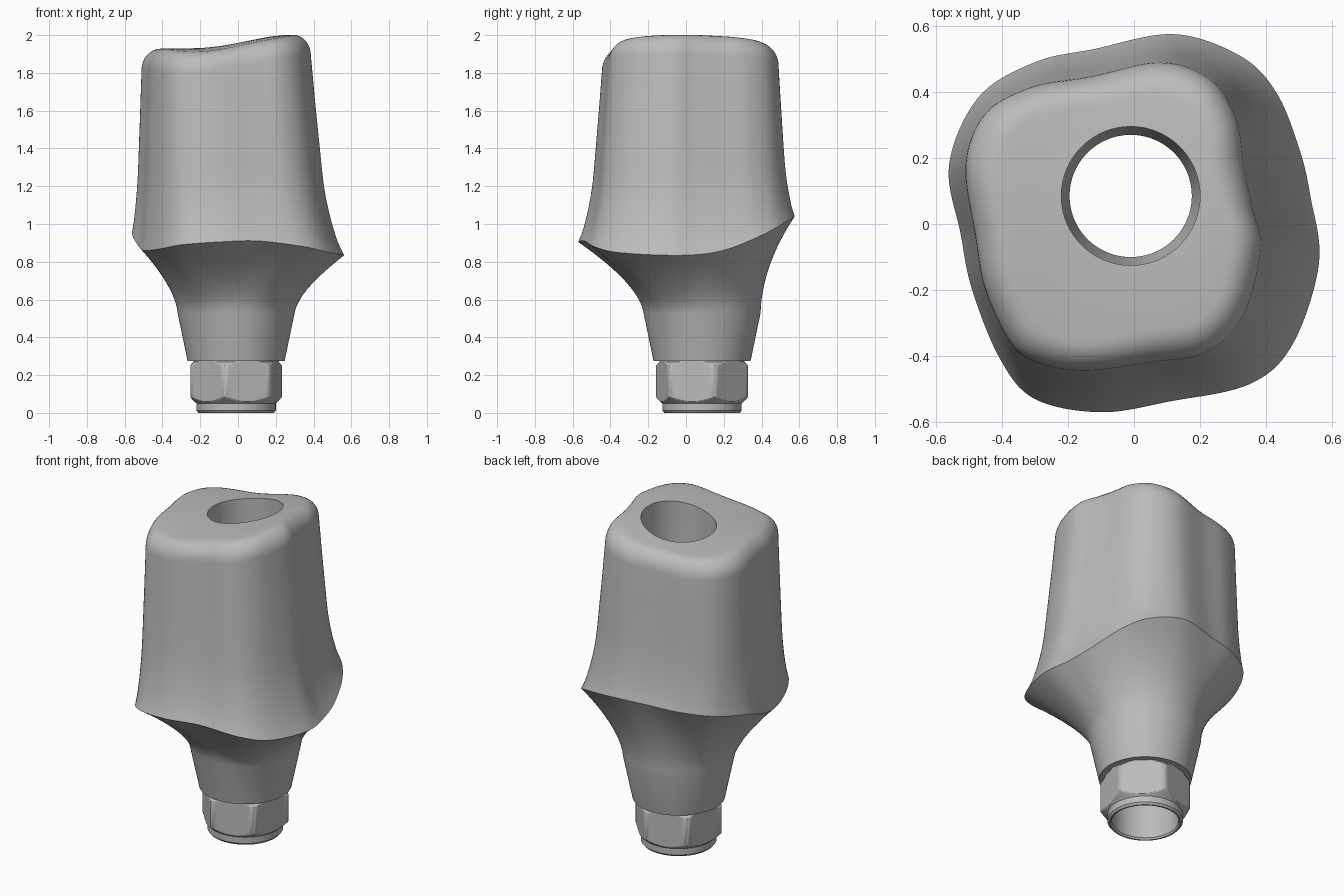
import bpy
import bmesh
import math
from mathutils import Vector

cube = bpy.data.objects.get("Cube")
if cube:
    bpy.data.objects.remove(cube, do_unlink=True)

AXIS = Vector((-0.01, 0.085, 0))
SEAT = 0.275      # height where the body meets the hex connection
NECK = 0.53       # height where the straight cone starts to flare
BORE = 0.21
NARROW = 0.185

metal = bpy.data.materials.new("grey metal")
metal.use_nodes = True
grey = (0.5, 0.5, 0.5, 1)
metal.diffuse_color = grey
metal.node_tree.nodes["Principled BSDF"].inputs["Base Color"].default_value = grey


def loft(name, rings, closed=False):
    """Skin a list of equally long point rings into one smooth-shaded object."""
    bm = bmesh.new()
    loops = [[bm.verts.new(p) for p in ring] for ring in rings]
    pairs = list(zip(loops, loops[1:]))
    if closed:
        pairs.append((loops[-1], loops[0]))
    for low, high in pairs:
        for i in range(len(low)):
            k = (i + 1) % len(low)
            bm.faces.new((low[i], low[k], high[k], high[i]))
    bmesh.ops.recalc_face_normals(bm, faces=bm.faces)
    mesh = bpy.data.meshes.new(name)
    bm.to_mesh(mesh)
    bm.free()
    mesh.materials.append(metal)
    obj = bpy.data.objects.new(name, mesh)
    bpy.context.collection.objects.link(obj)
    bpy.ops.object.select_all(action="DESELECT")
    obj.select_set(True)
    bpy.context.view_layer.objects.active = obj
    bpy.ops.object.shade_smooth_by_angle(angle=math.radians(30))
    return obj


def closed_spline(points, steps):
    """Sample a closed Catmull-Rom curve through the points."""
    pts = [Vector(p) for p in points]
    n = len(pts)
    out = []
    for i in range(n):
        a, b, c, d = (pts[(i + k) % n] for k in (-1, 0, 1, 2))
        for s in range(steps):
            t = s / steps
            out.append(0.5 * (2 * b + (c - a) * t + (2 * a - 5 * b + 4 * c - d) * t ** 2
                              + (3 * b - a - 3 * c + d) * t ** 3))
    return out


def interpolate(table, x):
    for (x0, y0), (x1, y1) in zip(table, table[1:]):
        if x <= x1:
            return y0 + (y1 - y0) * (x - x0) / (x1 - x0)
    return table[-1][1]


def crown_height(p):
    t = min(max((p.x + 0.25) / 0.55, 0), 1)
    return 1.93 + 0.072 * t * t * (3 - 2 * t) - 0.15 * p.y ** 2


# Wavy margin (x, y, z) and the matching outline of the crown (x, y)
margin = closed_spline([
    (.56, -.12, .835), (.535, .08, .84), (.5, .23, .87), (.43, .4, .94), (.32, .51, 1.0),
    (.12, .575, 1.04), (-.12, .53, 1.03), (-.3, .49, 1.02), (-.47, .385, 1.0),
    (-.56, .18, .96), (-.525, -.03, .88), (-.49, -.2, .86), (-.405, -.41, .87),
    (-.3, -.53, .89), (-.1, -.57, .905), (.11, -.537, .91), (.35, -.485, .88),
    (.48, -.365, .85)], 10)
crown = closed_spline([
    (.385, -.08, 0), (.36, .05, 0), (.335, .17, 0), (.31, .32, 0), (.23, .44, 0),
    (.08, .49, 0), (-.13, .447, 0), (-.31, .415, 0), (-.45, .335, 0), (-.51, .18, 0),
    (-.48, -.04, 0), (-.45, -.2, 0), (-.37, -.365, 0), (-.28, -.425, 0), (-.14, -.445, 0),
    (.05, -.42, 0), (.22, -.39, 0), (.33, -.28, 0)], 10)
inward = [(AXIS - Vector((p.x, p.y, 0))).normalized() for p in crown]


def circle(radius, z):
    return [AXIS - d * radius + Vector((0, 0, z)) for d in inward]


# Body: cone, flared collar, tapering wall, rounded crown and bore
INSET, DROP = 0.1, 0.11
rim = []      # start of the rounded crown edge
for p, d in zip(crown, inward):
    q = p.copy()
    q.z = crown_height(p + d * INSET) - DROP
    rim.append(q)

rings = [circle(0.257, SEAT), circle(0.31, NECK)]
neck = rings[-1]
for step in range(1, 13):
    t = step / 12
    ring = []
    for a, b in zip(neck, margin):
        p = a.lerp(b, t ** (1.4 + 2 * max(b.z - 0.85, 0)))
        p.z = a.z + (b.z - a.z) * t
        ring.append(p)
    rings.append(ring)

taper = [(0, 0), (.04, .12), (.08, .22), (.16, .37), (.22, .46), (.28, .54), (.35, .61),
         (.42, .66), (.6, .77), (.8, .89), (1, 1)]
for t, f in taper[1:]:
    ring = []
    for a, b in zip(margin, rim):
        p = a.lerp(b, f)
        p.z = a.z + (b.z - a.z) * t
        ring.append(p)
    rings.append(ring)

for step in range(1, 9):
    angle = math.pi / 2 * step / 8
    lift = Vector((0, 0, DROP * math.sin(angle)))
    rings.append([p + d * INSET * (1 - math.cos(angle)) + lift for p, d in zip(rim, inward)])

shoulder = rings[-1]
hole = circle(BORE, 0)
for step in range(1, 5):
    ring = [a.lerp(b, step / 4) for a, b in zip(shoulder, hole)]
    for p in ring:
        p.z = crown_height(p)
    rings.append(ring)
rings += [circle(BORE, 0.5), circle(NARROW, 0.42), circle(NARROW, SEAT)]
loft("abutment_body", rings, closed=True)

# Connection: chamfered hexagon over a short round collar, open through the middle
HEX_CORNER, HEX_TURN, SIDES = 0.255, math.radians(16), 144
profile = [(0, .2), (.012, .21), (.05, .21), (.055, .215), (.085, .25), (.25, .25),
           (.27, .226), (SEAT, .226)]
heights = []
for (z0, _), (z1, _) in zip(profile, profile[1:]):
    count = 6 if 0.015 < z1 - z0 < 0.035 else 1
    heights += [z0 + (z1 - z0) * i / count for i in range(count)]
heights.append(SEAT)


def hex_radius(i):
    across = (2 * math.pi * i / SIDES) % (math.pi / 3) - math.pi / 6
    return HEX_CORNER * math.cos(math.pi / 6) / math.cos(across)


def connection_ring(z, limit, hexed=True):
    ring = []
    for i in range(SIDES):
        r = min(limit, hex_radius(i)) if hexed else limit
        angle = HEX_TURN + 2 * math.pi * i / SIDES
        ring.append(AXIS + Vector((r * math.cos(angle), r * math.sin(angle), z)))
    return ring


rings = [connection_ring(SEAT, NARROW, False), connection_ring(0.01, NARROW, False),
         connection_ring(0, 0.192, False)]
rings += [connection_ring(z, interpolate(profile, z)) for z in heights]
loft("hex_connection", rings)
